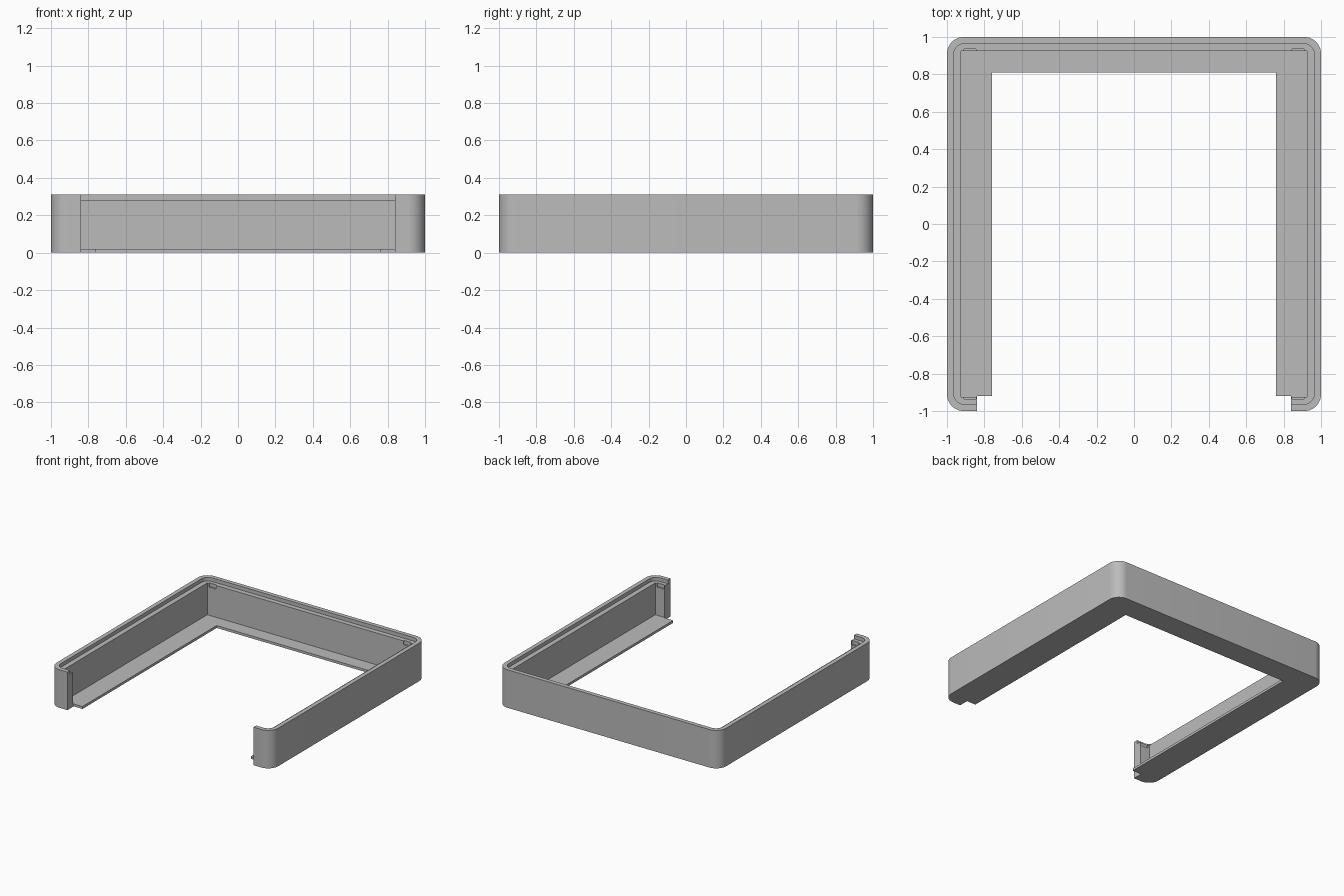
import bpy, bmesh
from math import cos, sin, pi, radians

if "Cube" in bpy.data.objects:
    bpy.data.objects.remove(bpy.data.objects["Cube"], do_unlink=True)

HEIGHT, FLOOR, LEDGE = 0.31, 0.02, 0.28
INNER = 0.925        # half width of the cavity

grey = bpy.data.materials.new("plain grey")
grey.use_nodes = True
grey.diffuse_color = (0.5, 0.5, 0.5, 1)
grey.node_tree.nodes["Principled BSDF"].inputs["Base Color"].default_value = (0.5, 0.5, 0.5, 1)


def block(name, x0, x1, y0, y1, z0, z1, radius=0, steps=10):
    """Upright block whose plan is a rectangle with optional rounded corners."""
    bm = bmesh.new()
    corners = [(x1, y1, 1, 1), (x0, y1, -1, 1), (x0, y0, -1, -1), (x1, y0, 1, -1)]
    verts = []
    for i, (x, y, sx, sy) in enumerate(corners):
        for k in range(steps + 1 if radius else 1):
            a = (i + k / steps) * pi / 2
            verts.append(bm.verts.new((x - sx * radius + radius * cos(a),
                                       y - sy * radius + radius * sin(a), z0)))
    base = bm.faces.new(verts)
    top = bmesh.ops.extrude_face_region(bm, geom=[base])["geom"]
    bmesh.ops.translate(bm, vec=(0, 0, z1 - z0),
                        verts=[v for v in top if isinstance(v, bmesh.types.BMVert)])
    bmesh.ops.recalc_face_normals(bm, faces=bm.faces)
    mesh = bpy.data.meshes.new(name)
    bm.to_mesh(mesh)
    bm.free()
    mesh.materials.append(grey)
    obj = bpy.data.objects.new(name, mesh)
    bpy.context.collection.objects.link(obj)
    return obj


# Rounded square body
frame = block("open_frame", -1, 1, -1, 1, 0, HEIGHT, 0.09)

# Cavity, stepped rim, front gap and floor opening
cutters = [
    block("cavity_cutter", -INNER, INNER, -INNER, INNER, FLOOR, 1),
    block("rim_step_cutter", -0.965, 0.965, -0.965, 0.965, LEDGE, 1, 0.06),
    block("front_gap_cutter", -0.84, 0.84, -2, -0.92, -1, 1),
    block("floor_opening_cutter", -0.76, 0.76, -1.5, 0.81, -1, 1),
]
# Small catch notches in the ledge at the four inner corners
for side in (-1, 1):
    x0, x1 = sorted((side * 0.845, side * 0.91))
    cutters.append(block("back_notch_cutter", x0, x1, 0.9, 0.935, 0.25, 1.1))
    cutters.append(block("front_notch_cutter", x0, x1, -0.935, -0.9, 0.25, 1.1))

bpy.context.view_layer.objects.active = frame
frame.select_set(True)
for cutter in cutters:
    mod = frame.modifiers.new("cut", "BOOLEAN")
    mod.operation = "DIFFERENCE"
    mod.solver = "EXACT"
    mod.object = cutter
    bpy.ops.object.modifier_apply(modifier=mod.name)
    bpy.data.objects.remove(cutter, do_unlink=True)

bpy.ops.object.shade_smooth_by_angle(angle=radians(30))
